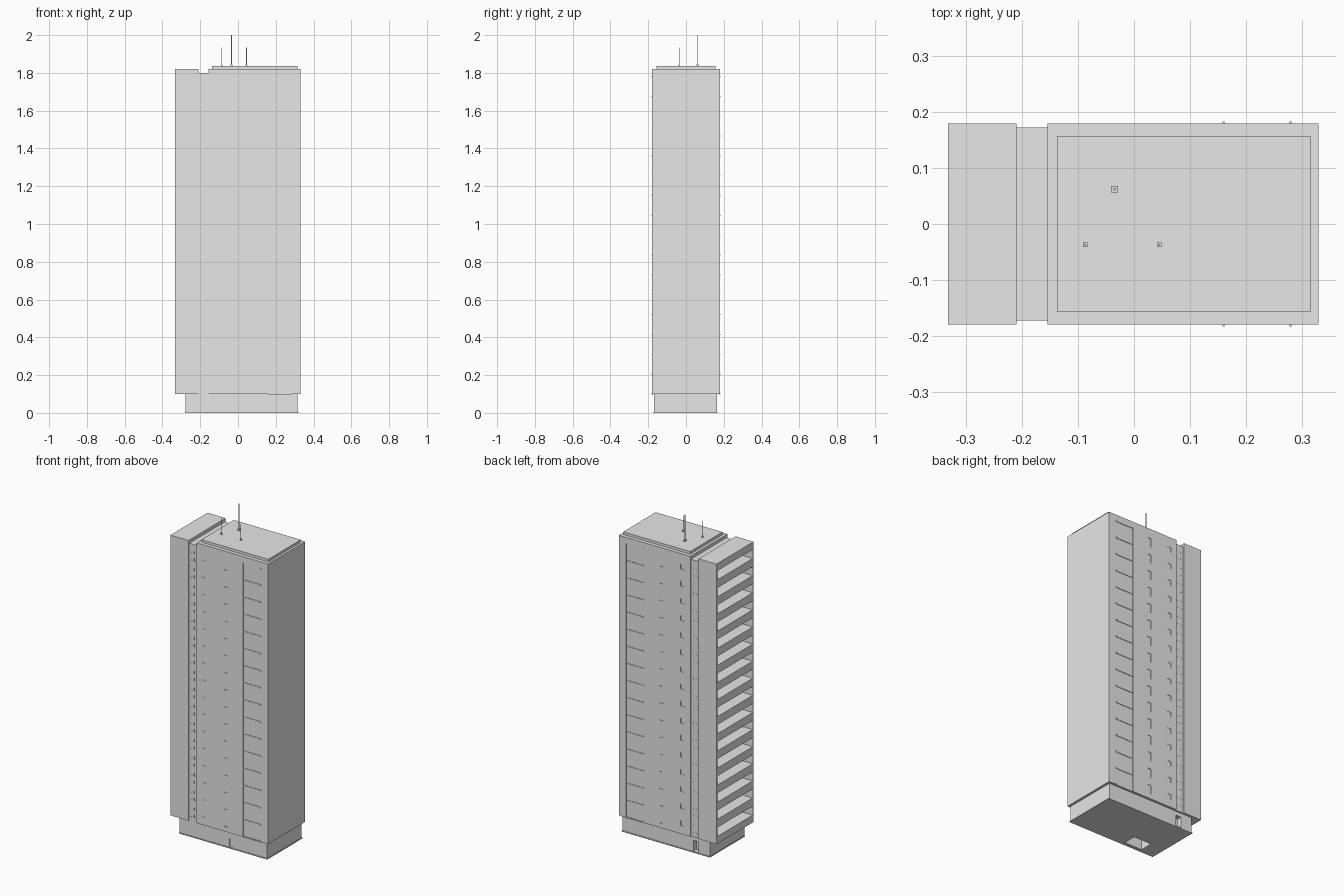
import bpy, bmesh
from mathutils import Vector, Matrix

if "Cube" in bpy.data.objects:
    bpy.data.objects.remove(bpy.data.objects["Cube"], do_unlink=True)

GREY = (0.8, 0.8, 0.8, 1)
concrete = bpy.data.materials.new("light_grey_concrete")
concrete.use_nodes = True
concrete.diffuse_color = GREY
concrete.node_tree.nodes["Principled BSDF"].inputs["Base Color"].default_value = GREY

FLOORS, PITCH, START = 16, 0.105, 0.1
LEVELS = [START + PITCH * i for i in range(FLOORS)]


def boxes(name, ranges):
    """One object made of boxes, each given as (x0, x1, y0, y1, z0, z1)."""
    bm = bmesh.new()
    for x0, x1, y0, y1, z0, z1 in ranges:
        lo, hi = Vector((x0, y0, z0)), Vector((x1, y1, z1))
        size = Matrix.Diagonal((hi - lo).to_4d())
        size[3][3] = 1
        bmesh.ops.create_cube(bm, size=1, matrix=Matrix.Translation((lo + hi) / 2) @ size)
    mesh = bpy.data.meshes.new(name)
    bm.to_mesh(mesh)
    bm.free()
    mesh.materials.append(concrete)
    obj = bpy.data.objects.new(name, mesh)
    bpy.context.collection.objects.link(obj)
    return obj


def carve(target, ranges):
    """Cut box-shaped recesses out of a part."""
    cutter = boxes(target.name + "_cutter", ranges)
    cutter.hide_render = True
    cutter.hide_viewport = True
    cutter.display_type = 'WIRE'
    mod = target.modifiers.new("recesses", 'BOOLEAN')
    mod.operation = 'DIFFERENCE'
    mod.solver = 'EXACT'
    mod.object = cutter


def recess(x0, x1, z0, z1, wall, depth):
    """Matching recesses in the front and back walls."""
    return [(x0, x1, s * wall - depth, s * wall + depth, z0, z1) for s in (-1, 1)]


# Main tower with shallow loggia bays and small windows
tower = boxes("main_tower", [(-0.155, 0.33, -0.18, 0.18, START, 1.82)])
cuts = recess(0.16, 0.28, 0.105, 1.78, 0.18, 0.003)
for z in LEVELS:
    cuts += recess(0.03, 0.055, z + 0.03, z + 0.085, 0.18, 0.003)
    cuts += recess(-0.115, -0.09, z + 0.05, z + 0.08, 0.18, 0.002)
carve(tower, cuts)

# Floor ledges and end posts of the loggia bays
ledges, posts = [], []
for z in LEVELS + [1.78]:
    for s in (-1, 1):
        y = sorted((s * 0.175, s * 0.18))
        ledges.append((0.16, 0.28, *y, z - 0.002, z + 0.003))
        y = sorted((s * 0.175, s * 0.183))
        posts += [(x - 0.0015, x + 0.0015, *y, z - 0.002, z + 0.003) for x in (0.16, 0.28)]
boxes("loggia_ledges", ledges)
boxes("loggia_posts", posts)

# Recessed stair link with pairs of slits
link = boxes("stair_link", [(-0.215, -0.15, -0.173, 0.173, START, 1.8)])
cuts = []
for z in LEVELS:
    for x in (-0.195, -0.172):
        for dz in (0.025, 0.07):
            cuts += recess(x - 0.004, x + 0.004, z + dz, z + dz + 0.015, 0.173, 0.002)
carve(link, cuts)

# Balcony wing, open towards its outer end
wing = boxes("balcony_wing", [(-0.333, -0.21, -0.18, 0.18, START, 1.82)])
carve(wing, [(-0.34, -0.235, -0.172, 0.172, z + 0.045, z + 0.1) for z in LEVELS])

# Ground storey with doorways and an open shaft underneath
base = boxes("ground_storey", [(-0.277, 0.315, -0.17, 0.165, 0, 0.1)])
carve(base, [
    (-0.2, -0.165, 0.135, 0.18, 0.008, 0.075),
    (0.06, 0.085, -0.18, -0.165, 0.008, 0.06),
    (-0.18, -0.06, -0.15, -0.07, -0.01, 0.09),
])
boxes("ground_kerb", [
    (-0.28, 0.32, -0.173, -0.169, 0, 0.006),
    (-0.28, 0.32, 0.164, 0.168, 0, 0.006),
    (0.314, 0.32, -0.17, 0.166, 0, 0.006),
    (-0.28, -0.276, -0.17, 0.166, 0, 0.006),
])

# Roof cap and aerials
boxes("roof_cap", [(-0.138, 0.316, -0.157, 0.157, 1.815, 1.836)])
for label, x, y, top, half in (("tall", -0.035, 0.062, 2.0, 0.006),
                               ("left", 0.045, -0.037, 1.935, 0.004),
                               ("right", -0.087, -0.037, 1.935, 0.004)):
    r = half / 3
    boxes(label + "_aerial", [
        (x - half, x + half, y - half, y + half, 1.83, 1.836 + half * 1.5),
        (x - r, x + r, y - r, y + r, 1.83, top),
    ])
